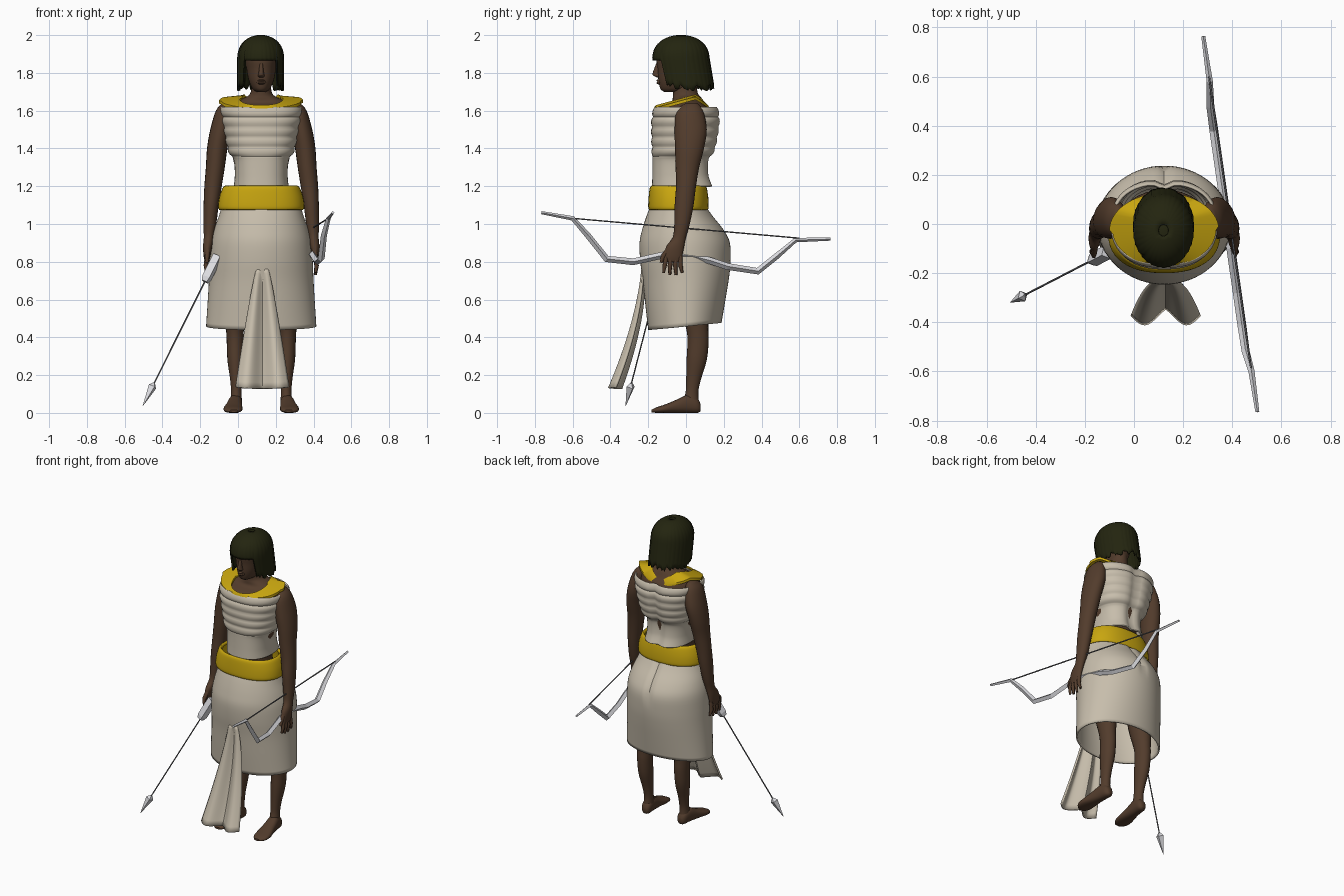
import bpy, bmesh, math, random
from mathutils import Vector

random.seed(4)
if "Cube" in bpy.data.objects:
    bpy.data.objects.remove(bpy.data.objects["Cube"])
CX = 0.123  # body axis


def material(name, color):
    m = bpy.data.materials.new(name)
    m.use_nodes = True
    m.diffuse_color = (*color, 1)
    m.node_tree.nodes["Principled BSDF"].inputs["Base Color"].default_value = (*color, 1)
    return m


SKIN = material("brown skin", (0.085, 0.045, 0.025))
CLOTH = material("linen", (0.57, 0.51, 0.41))
GOLD = material("gold", (0.58, 0.38, 0.005))
HAIR = material("dark hair", (0.017, 0.018, 0.005))
WHITE = material("pale wood", (0.72, 0.72, 0.75))
CORD = material("grey cord", (0.15, 0.15, 0.16))


def finish(name, bm, mat, thick=0, angle=50):
    bmesh.ops.recalc_face_normals(bm, faces=bm.faces)
    me = bpy.data.meshes.new(name)
    bm.to_mesh(me)
    bm.free()
    ob = bpy.data.objects.new(name, me)
    bpy.context.collection.objects.link(ob)
    me.materials.append(mat)
    if thick:
        mod = ob.modifiers.new("thickness", "SOLIDIFY")
        mod.thickness = thick
    bpy.ops.object.select_all(action="DESELECT")
    ob.select_set(True)
    bpy.context.view_layer.objects.active = ob
    bpy.ops.object.shade_smooth_by_angle(angle=math.radians(angle))
    return ob


def grid(name, mat, rows, cols, point, closed=True, caps=False, thick=0, angle=50):
    """Sheet or tube whose vertex at (row, column) is point(i, j)."""
    bm = bmesh.new()
    vs = [[bm.verts.new(point(i, j)) for j in range(cols)] for i in range(rows)]
    for a, b in zip(vs, vs[1:]):
        for j in range(cols if closed else cols - 1):
            k = (j + 1) % cols
            bm.faces.new((a[j], a[k], b[k], b[j]))
    if caps:
        bm.faces.new(vs[0])
        bm.faces.new(vs[-1])
    return finish(name, bm, mat, thick, angle)


def spline(rows, steps):
    """Smooth interpolation through the rows."""
    out = []
    for i in range(len(rows) - 1):
        p0, p1, p2, p3 = (Vector(rows[min(max(i + k, 0), len(rows) - 1)]) for k in (-1, 0, 1, 2))
        for s in range(steps):
            t = s / steps
            out.append(p1 + (p2 - p0) * (t / 2) + (2 * p0 - 5 * p1 + 4 * p2 - p3) * (t * t / 2)
                       + (3 * p1 - p0 - 3 * p2 + p3) * (t ** 3 / 2))
    return out + [Vector(rows[-1])]


def loft(name, mat, rows, shape=None, cols=32, steps=4, power=2.0, caps=True, thick=0):
    """Rows are (height, centre x, half width, front, back)."""
    rings = spline(rows, steps)

    def point(i, j):
        z, cx, rx, front, back = rings[i]
        a = math.tau * j / cols
        c, s = math.cos(a), math.sin(a)
        x = math.copysign(abs(c) ** (2 / power), c) * rx
        y = (front + back) / 2 + math.copysign(abs(s) ** (2 / power), s) * (back - front) / 2
        return shape(cx, x, y, z) if shape else (cx + x, y, z)
    return grid(name, mat, len(rings), cols, point, caps=caps, thick=thick)


def rod(name, mat, pts, radius, radii=None, res=0):
    cu = bpy.data.curves.new(name, "CURVE")
    cu.dimensions = "3D"
    cu.bevel_depth, cu.bevel_resolution, cu.use_fill_caps = radius, res, True
    sp = cu.splines.new("POLY")
    sp.points.add(len(pts) - 1)
    for i, p in enumerate(pts):
        sp.points[i].co = (*p, 1)
        sp.points[i].radius = radii[i] if radii else 1
    sp.use_smooth = res > 0
    ob = bpy.data.objects.new(name, cu)
    cu.materials.append(mat)
    bpy.context.collection.objects.link(ob)


# Body and neck
loft("torso", SKIN, [(1.0, CX, .18, -.16, .09), (1.2, CX, .13, -.165, .09), (1.4, CX, .16, -.16, .12),
                     (1.55, CX, .19, -.16, .14), (1.61, CX, .19, -.145, .13), (1.64, CX, .165, -.08, .1),
                     (1.67, CX, .085, -.07, .08), (1.7, CX, .055, -.068, .06), (1.78, CX, .05, -.07, .06)])

# Head with nose and lips
loft("head", SKIN, [(1.7, CX, .025, -.115, .02), (1.715, CX, .046, -.135, .04), (1.76, CX, .066, -.146, .06),
                    (1.82, CX, .078, -.15, .09), (1.88, CX, .085, -.155, .1), (1.94, CX, .07, -.12, .07)], power=2.2)
loft("nose", SKIN, [(1.775, CX, .01, -.15, -.13), (1.785, CX, .018, -.172, -.13), (1.8, CX, .014, -.176, -.13),
                    (1.85, CX, .008, -.158, -.14)], cols=12)
loft("lips", SKIN, [(1.738, CX, .008, -.147, -.13), (1.746, CX, .022, -.156, -.13), (1.753, CX, .025, -.152, -.13),
                    (1.759, CX, .02, -.157, -.13), (1.766, CX, .008, -.15, -.13)], cols=12, steps=2)

# Hair with straight fringe and ragged ends
HC = 96
ends = []
for j in range(HC):
    off = abs((math.tau * j / HC + math.pi / 2 + math.pi) % math.tau - math.pi)
    ends.append(1.865 if off < 0.8 else 1.74 + 0.015 * math.cos(off * 1.5) + random.uniform(-.025, .012))


def hair_point(i, j):
    t = (i + 0.3) / 14.3
    z = 2.0 - (2.0 - ends[j]) * t ** 1.6
    low = max(0, (1.88 - z) / 0.15)
    k = math.sqrt(max(0.001, 1 - max(0, (z - 1.86) / 0.141) ** 2.6))
    k *= 1 + 0.015 * (j % 3 == 0)
    a = math.tau * j / HC
    return (CX - .003 + .123 * k * math.cos(a), -.027 + .025 * low + .15 * k * math.sin(a), z)


grid("hair", HAIR, 15, HC, hair_point, thick=0.012)
bm = bmesh.new()
bmesh.ops.create_uvsphere(bm, u_segments=24, v_segments=12, radius=1)
for v in bm.verts:
    v.co = (CX - .003 + v.co.x * .105, -.025 + v.co.y * .128, 1.9 + v.co.z * .095)
bmesh.ops.delete(bm, geom=[v for v in bm.verts if v.co.z < 1.895], context="VERTS")
finish("hair_crown", bm, HAIR)


# Wrapped top with banded chest and spine groove
def wrap(cx, x, y, z):
    k = 1
    if z > 1.355:
        k = 0.975 + 0.05 * abs(math.sin((z - 1.355) / 0.053 * math.pi)) ** 0.6
    if y > 0:
        y -= 0.022 * math.exp(-(x / .03) ** 2)
    return (cx + x * k, y * k, z)


loft("wrapped_top", CLOTH, [(1.2, CX, .145, -.18, .145), (1.26, CX, .14, -.178, .125), (1.34, CX, .145, -.177, .125),
                            (1.38, CX, .17, -.178, .15), (1.45, CX, .187, -.18, .168), (1.55, CX, .207, -.18, .18),
                            (1.62, CX, .215, -.168, .17)],
     wrap, cols=48, steps=10, power=2.4, caps=False, thick=0.01)


# Collar rising over the shoulders, with a point at the back
def collar_point(i, j):
    a = math.tau * i / 64
    c, s = math.cos(a), math.sin(a)
    w = .012 + .036 * abs(c) ** 1.5 + (.012 if s > 0 else 0)
    r = 1 if j in (0, 3) else -1
    y = -.025 + (.14 + w * r * .45) * s
    z = 1.612 + .06 * (y + .17) / .22 if y < .05 else 1.672 - .05 * (y - .05) / .08
    z -= (.025 * math.exp(-(c / .3) ** 2) if s > 0 else 0) + .006 * r
    return (CX + (.163 + w * r) * c, y, z + (.008 if j > 1 else -.008))


grid("collar", GOLD, 65, 4, collar_point)

# Belt
loft("belt", GOLD, [(1.075, CX, .222, -.195, .115), (1.09, CX, .228, -.2, .12), (1.14, CX, .222, -.198, .118),
                    (1.19, CX, .205, -.192, .11), (1.203, CX, .19, -.182, .1)], cols=48, power=2.3, caps=False, thick=.02)


# Skirt with back seam and a hem raised at the back
def drape(cx, x, y, z):
    if y > 0 and z > .82:
        y -= 0.016 * math.exp(-(x / .014) ** 2) * min(1, (z - .82) / .08)
    low = max(0, (.75 - z) / .3)
    return (cx + x, y, z + low * .1 * (y + .03))


loft("skirt", CLOTH, [(1.09, CX, .21, -.19, .11), (1.04, CX, .225, -.21, .145), (.97, CX, .25, -.232, .2),
                      (.9, CX, .266, -.246, .234), (.8, CX, .273, -.242, .236), (.7, CX, .277, -.228, .226),
                      (.58, CX, .284, -.215, .208), (.455, CX, .292, -.2, .188)],
     drape, cols=64, caps=False, thick=0.01)


# Hanging front cloth with two folds
def apron_point(i, j):
    v, u = i / 20, j / 12 - 1
    base = -.235 + .02 * v - .175 * v ** 1.6
    fold = .035 * v ** .6 * (math.cos(math.pi * (abs(u) - .6) / .75) - .35)
    return (CX + .006 + u * (.03 + .113 * v ** .85), base - fold, .77 - .64 * v + .008 * u * u * v)


grid("front_cloth", CLOTH, 21, 25, apron_point, closed=False, thick=0.012)

for s, side in ((1, "left"), (-1, "right")):
    # Arm and palm
    arm = [(1.64, .185, .02, 0, .06), (1.6, .195, .045, -.05, .09), (1.5, .215, .055, -.06, .11),
           (1.4, .233, .054, -.058, .095), (1.3, .243, .05, -.055, .07), (1.2, .255, .046, -.053, .053),
           (1.1, .265, .04, -.06, .04), (1.0, .272, .034, -.062, .02), (.93, .278, .026, -.07, 0),
           (.88, .284, .024, -.105, -.01), (.83, .287, .018, -.115, -.02), (.8, .287, .012, -.11, -.03)]
    loft(side + "_arm", SKIN, [(z, CX + s * d, r, f, b) for z, d, r, f, b in arm], cols=20)
    # Fingers and thumb
    x = CX + s * .287
    for n in range(4):
        y = -.103 + n * .024
        rod(f"{side}_finger_{n + 1}", SKIN, [(x, y, .83), (x + s * .006, y - .01 + n * .004, .78),
            (x, y - .016 + n * .009, .73 + .012 * (n in (0, 3)))], .012, (1, 1, .6), 2)
    rod(side + "_thumb", SKIN, [(x - s * .005, -.09, .87), (x, -.12, .83), (x, -.132, .795)], .013, (1, 1, .6), 2)
    # Leg
    leg = [(.85, .125, .08, -.07, .11), (.6, .135, .065, -.04, .12), (.45, .139, .048, 0, .118),
           (.38, .138, .045, .008, .12), (.28, .137, .042, .003, .11), (.18, .134, .031, .001, .08),
           (.11, .132, .028, -.002, .065), (.05, .134, .032, -.02, .07)]
    loft(side + "_leg", SKIN, [(z, CX + s * d, r, f, b) for z, d, r, f, b in leg], cols=20)
    # Foot, lofted from heel to toe
    foot = [(.078, .132, .015, .01, .045), (.06, .133, .03, 0, .075), (.01, .137, .036, 0, .095),
            (-.05, .143, .042, 0, .07), (-.11, .149, .05, 0, .045), (-.155, .15, .045, 0, .03), (-.183, .146, .022, .003, .016)]
    loft(side + "_foot", SKIN, [(y, CX + s * d, r, f, b) for y, d, r, f, b in foot],
         lambda cx, x, y, z: (cx + x, z, y), cols=20, power=2.4)

# Bow and string
bow = [(-.765, 1.06), (-.6, 1.03), (-.52, .94), (-.42, .815), (-.28, .8), (-.1, .84), (.03, .83), (.13, .805),
       (.22, .775), (.38, .75), (.48, .83), (.58, .915), (.765, .92)]
rod("bow", WHITE, [(.392 - .144 * y - .012 * (abs(y) < .55), y, z) for y, z in bow], .018,
    [.45, .7, .9, 1, 1, 1, 1, 1, 1, 1, .9, .7, .45])
rod("bow_string", CORD, [(.392 - .144 * y, y, z) for y, z in ((-.6, 1.03), (.6, .925))], .004, res=1)

# Arrow
tip, tail = Vector((-.505, -.32, .035)), Vector((-.108, -.115, .83))
axis = (tail - tip).normalized()
rod("arrow_shaft", CORD, [tip + axis * .1, tail], .004, res=1)
rod("arrow_head", WHITE, [tip, tip + axis * .12, tip + axis * .14], .024, (.02, 1, .3))
rod("arrow_fletching", WHITE, [tail - axis * .155, tail - axis * .13, tail], .03, (.7, 1, 1))
